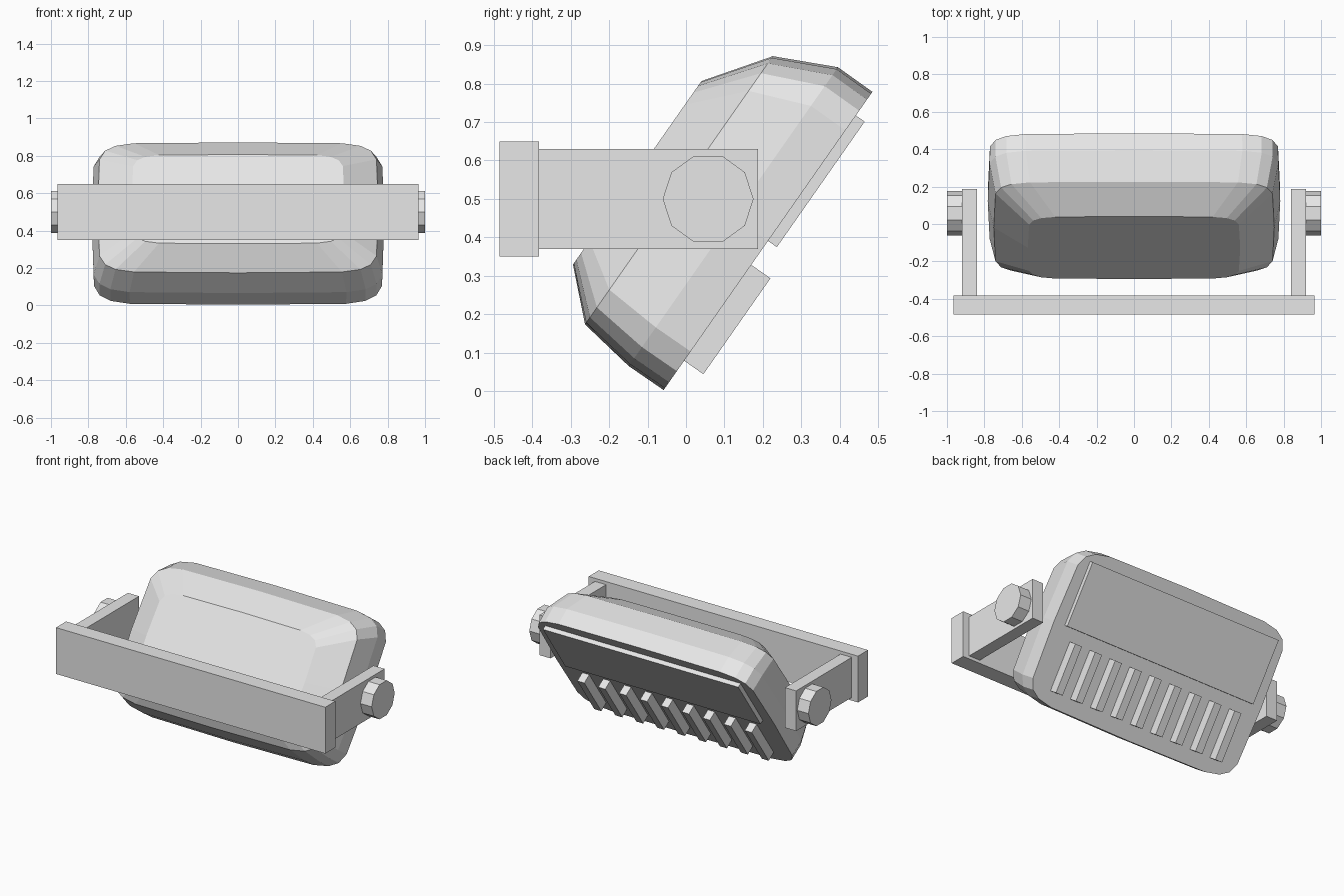
import bpy, bmesh, math
from mathutils import Matrix, Vector

if "Cube" in bpy.data.objects:
    bpy.data.objects.remove(bpy.data.objects["Cube"])

grey = bpy.data.materials.new("light_grey")
grey.diffuse_color = (0.8, 0.8, 0.8, 1)
grey.use_nodes = True
grey.node_tree.nodes["Principled BSDF"].inputs["Base Color"].default_value = grey.diffuse_color

# The lamp head is modelled upright around the pivot, then tilted 55 degrees
PIVOT = Vector((0, 0.0575, 0.5))
TILT = Matrix.Translation(PIVOT) @ Matrix.Rotation(math.radians(55), 4, 'X')


def finish(name, bm, matrix=Matrix()):
    bmesh.ops.recalc_face_normals(bm, faces=bm.faces)
    mesh = bpy.data.meshes.new(name)
    bm.to_mesh(mesh)
    bm.free()
    mesh.materials.append(grey)
    obj = bpy.data.objects.new(name, mesh)
    obj.matrix_world = matrix
    bpy.context.collection.objects.link(obj)
    return obj


def box(name, lo, hi, matrix=Matrix()):
    lo, hi = Vector(lo), Vector(hi)
    bm = bmesh.new()
    bmesh.ops.create_cube(bm, size=1)
    for v in bm.verts:
        v.co = (lo + hi) / 2 + v.co * (hi - lo)
    return finish(name, bm, matrix)


# Lamp housing: lofted superellipse sections
def power(v, e=0.255):
    return math.copysign(abs(v) ** e, v) if abs(v) > 1e-6 else 0.0


# half width, half height, height offset, depth
sections = [(0.78, 0.473, 0, -0.19), (0.782, 0.474, 0, -0.08),
            (0.75, 0.4255, -0.025, 0.075), (0.568, 0.291, -0.05, 0.19)]
SIDES = 20
bm = bmesh.new()
rings = []
for a, b, off, w in sections:
    angles = [2 * math.pi * i / SIDES for i in range(SIDES)]
    rings.append([bm.verts.new((a * power(math.cos(t)), off + b * power(math.sin(t)), w))
                  for t in angles])
for r0, r1 in zip(rings, rings[1:]):
    for i in range(SIDES):
        j = (i + 1) % SIDES
        bm.faces.new((r0[i], r0[j], r1[j], r1[i]))
bm.faces.new(rings[0])
bm.faces.new(rings[-1])
finish("lamp_housing", bm, TILT)

# Lens plate and cooling fins on the front of the housing
box("lens_plate", (-0.70, 0.0, -0.218), (0.70, 0.398, -0.18), TILT)
for i in range(9):
    x = (i - 4) * 0.15
    box(f"cooling_fin_{i + 1}", (x - 0.025, -0.38, -0.251), (x + 0.025, -0.076, -0.18), TILT)

# Mounting bracket: back bar, two arms and pivot knobs
box("bracket_bar", (-0.965, -0.485, 0.35), (0.965, -0.382, 0.65))
for side, s in (("left", -1), ("right", 1)):
    x0, x1 = sorted((s * 0.84, s * 0.92))
    box(f"bracket_arm_{side}", (x0, -0.382, 0.37), (x1, 0.187, 0.63))
    bm = bmesh.new()
    bmesh.ops.create_cone(bm, cap_ends=True, segments=10, radius1=0.118, radius2=0.118, depth=0.09)
    bmesh.ops.rotate(bm, verts=bm.verts, matrix=Matrix.Rotation(math.radians(18), 3, 'Z'))
    # put a corner of the ten-sided knob on the horizontal axis
    start = math.atan2(bm.verts[:][0].co.y, bm.verts[:][0].co.x)
    bmesh.ops.rotate(bm, verts=bm.verts, matrix=Matrix.Rotation(-start, 3, 'Z'))
    bmesh.ops.rotate(bm, verts=bm.verts, matrix=Matrix(((0, 0, 1), (1, 0, 0), (0, 1, 0))))
    bmesh.ops.translate(bm, verts=bm.verts, vec=(s * 0.955, PIVOT.y, PIVOT.z))
    finish(f"pivot_knob_{side}", bm)
